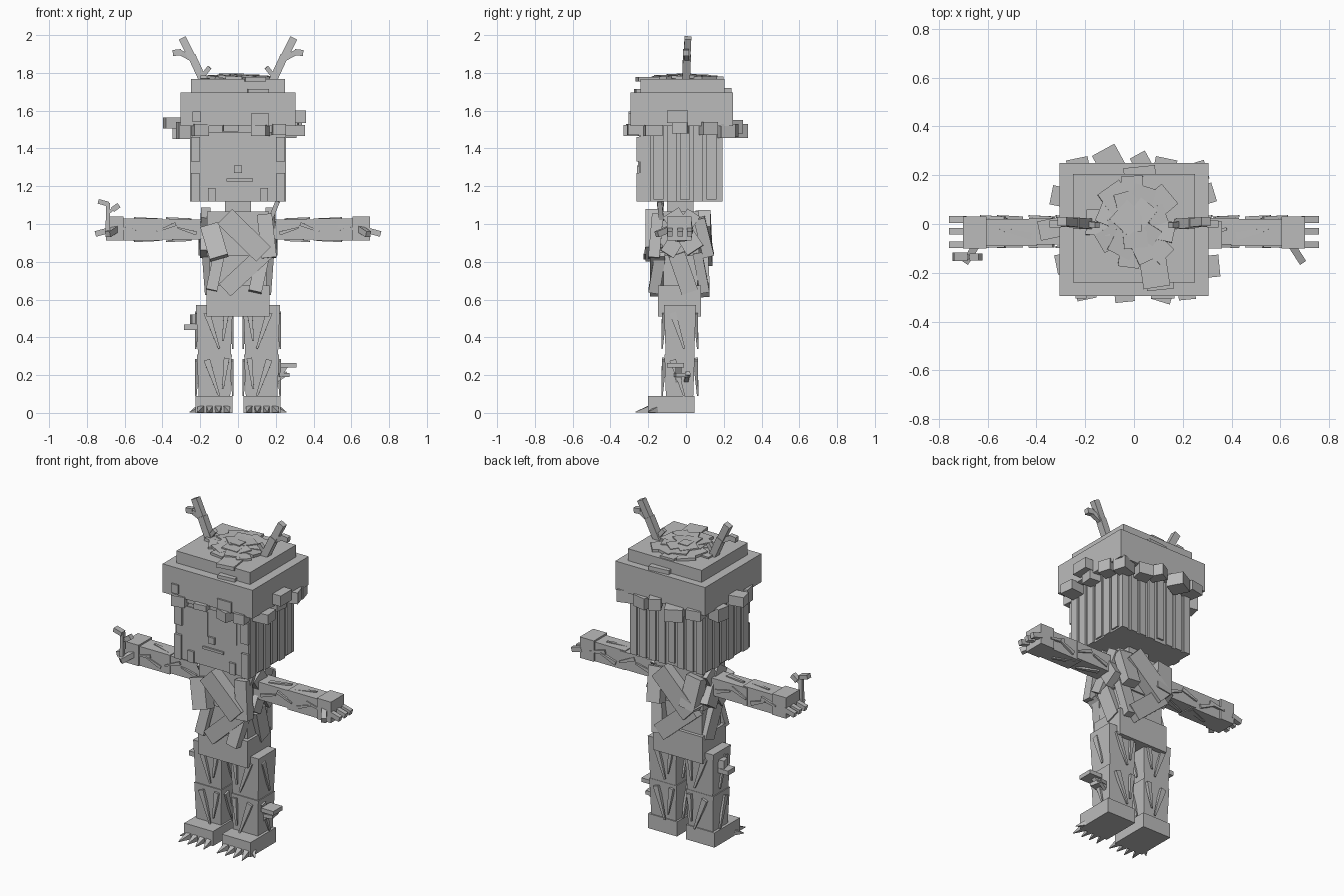
import bpy, bmesh, math, random
from mathutils import Vector, Matrix

random.seed(4)
grey = bpy.data.materials.new("bark_grey")
grey.diffuse_color = (0.5, 0.5, 0.5, 1)


def make(name, build):
    """Run a builder on a fresh bmesh and turn it into an object."""
    bm = bmesh.new()
    build(bm)
    bmesh.ops.recalc_face_normals(bm, faces=bm.faces)
    me = bpy.data.meshes.new(name)
    bm.to_mesh(me)
    bm.free()
    me.materials.append(grey)
    ob = bpy.data.objects.new(name, me)
    bpy.context.collection.objects.link(ob)
    return ob


def box(bm, x0, x1, y0, y1, z0, z1, turn=0, tilt=0):
    mid = Vector(((x0 + x1) / 2, (y0 + y1) / 2, (z0 + z1) / 2))
    m = (Matrix.Translation(mid) @ Matrix.Rotation(turn, 4, 'Z') @ Matrix.Rotation(tilt, 4, 'X')
         @ Matrix.Diagonal((abs(x1 - x0), y1 - y0, z1 - z0, 1)))
    bmesh.ops.create_cube(bm, size=1, matrix=m)


def bar(bm, a, b, w, d, out=(0, -1, 0), taper=1.0):
    """Beam from a to b, w wide and d deep along the out direction."""
    a, b = Vector(a), Vector(b)
    run = (b - a).normalized()
    side = run.cross(Vector(out)).normalized()
    depth = side.cross(run)
    rings = []
    for p, k in ((a, 1), (b, taper)):
        rings.append([bm.verts.new(p + side * i * w * k / 2 + depth * j * d * k / 2)
                      for i, j in ((-1, -1), (1, -1), (1, 1), (-1, 1))])
    bm.faces.new(rings[0])
    bm.faces.new(rings[1][::-1])
    for i in range(4):
        n = (i + 1) % 4
        bm.faces.new((rings[0][i], rings[0][n], rings[1][n], rings[1][i]))


def single_box(name, *dims):
    return make(name, lambda bm: box(bm, *dims))


# Main body blocks
single_box("head", -.245, .245, -.248, .182, 1.12, 1.55)
single_box("cap_brim", -.305, .305, -.295, .25, 1.52, 1.695)
single_box("cap_top", -.25, .25, -.24, .205, 1.69, 1.768)
single_box("neck", -.07, .07, -.10, .04, 1.02, 1.13)
single_box("chest", -.165, .165, -.14, .07, .83, 1.065)
single_box("waist", -.15, .15, -.12, .06, .62, .86)
single_box("hips", -.167, .167, -.148, .08, .51, .675)


# Vertical bark strips around the head
def head_bark(bm):
    for i in range(8):
        x = -.225 + i * .064
        z = 1.12 + random.choice((0, .0, .02))
        box(bm, x - .022, x + .022, .17, .192, z, 1.53)
    for s in (-1, 1):
        for i in range(6):
            y = -.215 + i * .07
            box(bm, s * .235, s * .255, y - .026, y + .026, 1.12 + .01 * (i % 2), 1.53)
make("head_bark", head_bark)


# Face plates: eyes, brow, nose, mouth and chin bark
def face(bm):
    for s in (-1, 1):
        box(bm, s * .03, s * .168, -.254, -.246, 1.305, 1.455)
        box(bm, s * .205, s * .25, -.262, -.24, 1.12, 1.27)
        box(bm, s * .20, s * .25, -.262, -.24, 1.33, 1.46)
        box(bm, s * .12, s * .16, -.26, -.24, 1.12, 1.19)
    box(bm, -.18, .18, -.268, -.24, 1.485, 1.525)
    box(bm, -.06, .08, -.258, -.24, 1.225, 1.24)
    box(bm, -.02, .02, -.26, -.24, 1.27, 1.31)
make("face", face)


# Moss clumps hanging around and below the brim
def moss(bm):
    for x0, x1, y0, y1, z0, z1, t in (
            (.29, .36, -.10, .01, 1.535, 1.60, 0), (-.39, -.30, -.06, .02, 1.505, 1.565, .2),
            (.25, .35, -.22, -.13, 1.465, 1.525, .1), (.24, .32, -.07, .01, 1.48, 1.55, -.1),
            (.25, .33, .08, .16, 1.47, 1.54, .3), (.20, .30, .17, .25, 1.455, 1.53, .3),
            (-.34, -.24, .07, .15, 1.45, 1.53, -.2), (-.32, -.24, -.20, -.12, 1.45, 1.54, .2),
            (-.155, -.05, .21, .31, 1.455, 1.53, .5), (.0, .07, .20, .29, 1.48, 1.55, .5),
            (.08, .17, .18, .27, 1.46, 1.53, -.2), (-.27, -.18, .17, .27, 1.48, 1.54, .2),
            (-.24, -.16, -.31, -.23, 1.465, 1.53, .2), (.08, .16, -.32, -.24, 1.465, 1.525, -.3),
            (-.24, -.195, -.305, -.28, 1.54, 1.595, 0), (.07, .165, -.305, -.28, 1.52, 1.585, 0),
            (-.08, -.0, -.32, -.25, 1.49, 1.525, .1), (.18, .25, -.31, -.23, 1.47, 1.53, .1)):
        box(bm, x0, x1, y0, y1, z0, z1, t)
make("moss_clumps", moss)


# Heap of loose leaves on top of the cap
def leaves(bm):
    for i in range(20):
        a, r = i * 2.4, .035 * math.sqrt(i)
        x, y, h = r * math.cos(a), r * math.sin(a), random.uniform(.03, .055)
        z = 1.792 - r * .10
        box(bm, x - h, x + h, y - h, y + h, z - .012, z + .004, a,
            random.uniform(-.1, .1))
    box(bm, .03, .14, -.26, -.14, 1.755, 1.778, .15)
    box(bm, -.04, .09, .15, .235, 1.69, 1.72, .1)
    box(bm, .05, .16, -.27, -.2, 1.69, 1.715, .1)
make("leaf_heap", leaves)


# Diagonal planks wrapped around the chest, front and back
def planks(bm):
    bar(bm, (-.07, -.17, 1.04), (.135, -.17, .84), .11, .09)
    bar(bm, (-.15, -.15, .99), (-.10, -.19, .82), .10, .07)
    bar(bm, (.155, -.15, .86), (-.07, -.15, .65), .09, .08)
    bar(bm, (.14, -.15, 1.05), (.165, -.17, .82), .08, .06)
    bar(bm, (.13, -.14, .82), (.09, -.17, .64), .07, .06)
    bar(bm, (-.10, -.14, .84), (-.14, -.16, .65), .06, .04)
    bar(bm, (.10, .09, 1.03), (-.12, .10, .82), .12, .08)
    bar(bm, (-.13, .08, 1.04), (-.10, .11, .85), .10, .07)
    bar(bm, (.14, .07, 1.03), (.12, .12, .83), .09, .06)
    bar(bm, (-.12, .08, .84), (.10, .09, .65), .10, .07)
    bar(bm, (.14, .06, .85), (.11, .10, .64), .07, .05)
    for s in (-1, 1):
        bar(bm, (s * .17, -.08, 1.06), (s * .185, .05, .86), .10, .05, (s, 0, 0))
        bar(bm, (s * .17, .04, 1.06), (s * .18, -.10, .84), .08, .04, (s, 0, 0))
        bar(bm, (s * .165, -.05, .84), (s * .15, .02, .64), .09, .05, (s, 0, 0))
    bar(bm, (.17, -.13, 1.02), (.21, -.14, 1.12), .025, .025)
make("chest_planks", planks)

for s, side in ((-1, "left"), (1, "right")):
    # Antler with one outer fork and a small inner twig
    def antler(bm):
        bar(bm, (s * .185, 0, 1.76), (s * .245, .005, 1.89), .042, .042)
        bar(bm, (s * .24, .005, 1.875), (s * .295, .01, 1.985), .04, .036)
        bar(bm, (s * .245, .005, 1.875), (s * .31, 0, 1.91), .028, .026)
        bar(bm, (s * .30, 0, 1.91), (s * .345, 0, 1.905), .032, .03)
        bar(bm, (s * .195, 0, 1.775), (s * .15, -.005, 1.83), .024, .024)
    make(side + "_antler", antler)

    # Two-part arm with thin bark splinters
    def arm(bm):
        box(bm, s * .15, s * .43, -.085, .025, .918, 1.025)
        box(bm, s * .40, s * .62, -.09, .02, .912, 1.03)
        for x, z, dz in ((.22, .95, .03), (.33, 1.0, -.04), (.46, .94, .04), (.53, .99, -.02)):
            bar(bm, (s * x, -.086, z), (s * (x + .1), -.094, z + dz), .02, .02, taper=.4)
            bar(bm, (s * x, .021, z), (s * (x + .1), .032, z + dz), .025, .02, taper=.4)
        for x in (.25, .42):
            bar(bm, (s * x, -.05, 1.02), (s * (x + .13), -.02, 1.032), .03, .02, (0, 0, 1), .4)
            bar(bm, (s * x, -.01, .92), (s * (x + .13), -.05, .908), .03, .02, (0, 0, 1), .4)
    make(side + "_arm", arm)

    # Hand with three fingers and a thumb
    def hand(bm):
        box(bm, s * .605, s * .70, -.10, .03, .912, 1.04)
        for y in (-.085, -.03, .018):
            bar(bm, (s * .69, y, .965), (s * .755, y, .947), .028, .03, (0, 0, 1))
        bar(bm, (s * .645, -.085, .975), (s * .69, -.155, .945), .03, .032, (0, 0, 1))
    make(side + "_hand", hand)

    # Leg: thigh overlapping a narrower shin
    def leg(bm):
        bar(bm, (s * .125, -.032, .57), (s * .125, -.032, .28), .195, .17, taper=.88)
        bar(bm, (s * .125, -.034, .31), (s * .125, -.034, .08), .185, .16, taper=.9)
        for z in (.53, .28):
            for y, o in ((-.115, -.012), (.05, .012)):
                bar(bm, (s * .165, y, z), (s * .10, y + o, z - .19), .035, .025, taper=.3)
                bar(bm, (s * .06, y, z + .01), (s * .08, y + o, z - .15), .03, .025, taper=.3)
            for x, o in ((.215, .008), (.035, -.008)):
                bar(bm, (s * x, -.07, z), (s * (x + o), -.01, z - .19), .035, .025, (s, 0, 0), .3)
    make(side + "_leg", leg)

    # Foot with pointed claws
    def foot(bm):
        box(bm, s * .03, s * .225, -.2, .045, 0, .09)
        for x, dx in ((.06, -.015), (.105, -.005), (.15, .005), (.195, .02)):
            bar(bm, (s * x, -.19, .02), (s * (x + dx), -.268, .004), .036, .038, (0, 0, 1), .1)
        bar(bm, (s * .215, -.16, .016), (s * .255, -.20, .004), .03, .03, (0, 0, 1), .1)
    make(side + "_foot", foot)


# Sprout growing from the left thumb
def sprout(bm):
    bar(bm, (-.69, -.135, .95), (-.688, -.135, 1.11), .022, .022)
    bar(bm, (-.688, -.135, 1.06), (-.645, -.135, 1.09), .016, .016)
    bar(bm, (-.74, -.135, 1.12), (-.685, -.135, 1.105), .025, .035)
    bar(bm, (-.665, -.135, 1.075), (-.63, -.135, 1.10), .028, .03)
make("thumb_sprout", sprout)


# Shelf fungus growing on the legs
def fungus(bm):
    box(bm, .225, .31, -.10, -.01, .24, .265)
    box(bm, .21, .265, -.06, .02, .19, .212, .2)
    bar(bm, (.20, -.04, .17), (.25, -.04, .25), .03, .03)
    bar(bm, (.20, 0, .17), (.26, .01, .21), .022, .022)
    box(bm, -.285, -.21, -.07, .0, .44, .468)
    box(bm, -.25, -.20, -.05, .0, .47, .52, .2)
make("leg_fungus", fungus)
